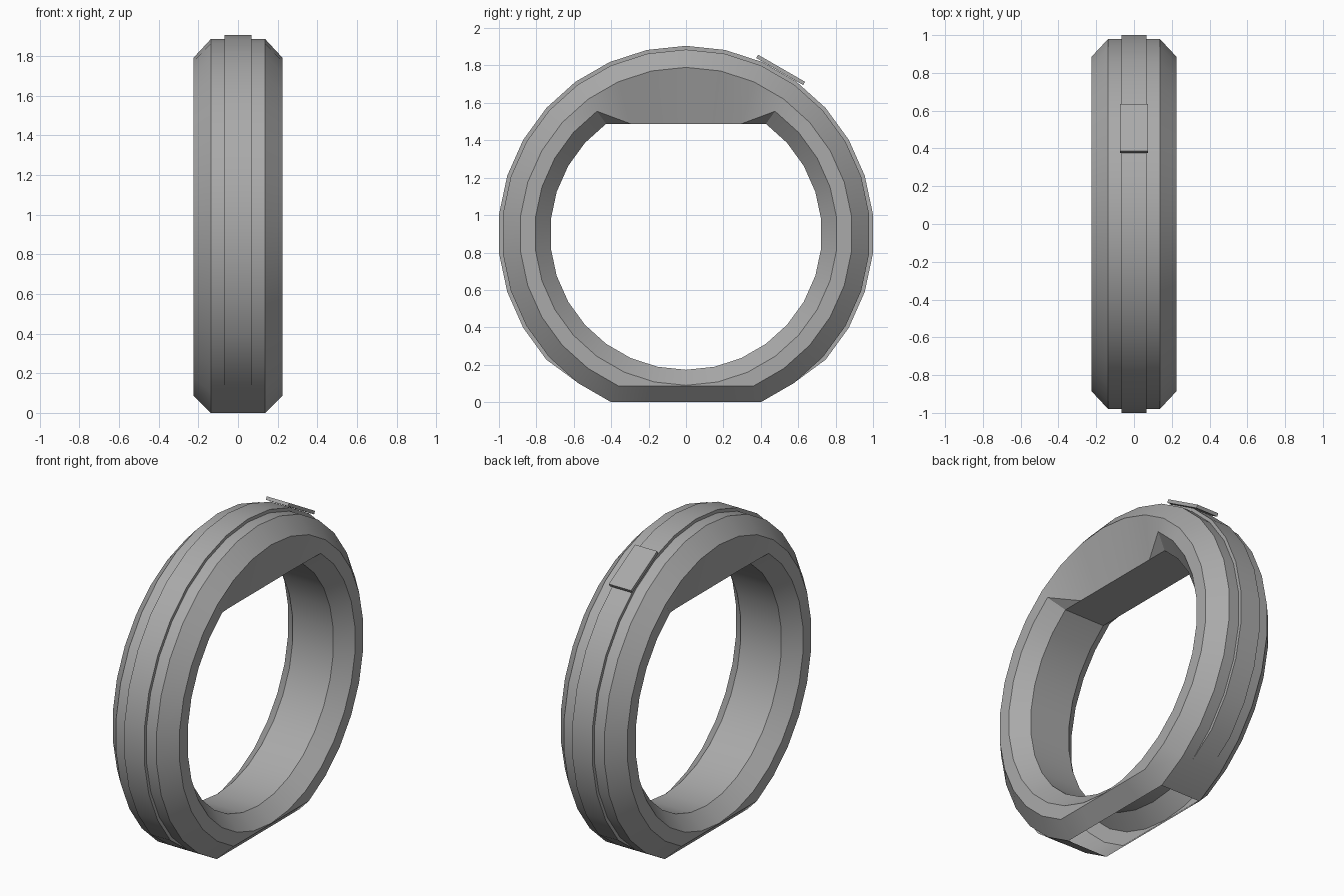
import bpy, bmesh
from math import sin, cos, radians
from mathutils import Matrix

cube = bpy.data.objects.get("Cube")
if cube:
    bpy.data.objects.remove(cube, do_unlink=True)

SEGMENTS = 30
STEP = 360 / SEGMENTS
CENTRE_Z = 0.90
OUTER, SHOULDER, CHEEK, BORE = 0.985, 0.89, 0.81, 0.727
HALF, NARROW = 0.225, 0.137

grey = bpy.data.materials.new("plain grey")
grey.use_nodes = True
colour = (0.4, 0.4, 0.4, 1)
grey.diffuse_color = colour
grey.node_tree.nodes["Principled BSDF"].inputs["Base Color"].default_value = colour


def finish(bm, name, smooth=True):
    bmesh.ops.remove_doubles(bm, verts=bm.verts, dist=0.0005)
    bmesh.ops.recalc_face_normals(bm, faces=bm.faces)
    mesh = bpy.data.meshes.new(name)
    bm.to_mesh(mesh)
    bm.free()
    mesh.materials.append(grey)
    ob = bpy.data.objects.new(name, mesh)
    bpy.context.collection.objects.link(ob)
    if smooth:
        bpy.ops.object.select_all(action="DESELECT")
        ob.select_set(True)
        bpy.context.view_layer.objects.active = ob
        bpy.ops.object.shade_smooth_by_angle(angle=radians(30))
    return ob


def polar(x, r, step):
    """Point at a whole number of steps round from the top."""
    a = radians(step * STEP)
    return [x, r * sin(a), CENTRE_Z + r * cos(a)]


# Ring body: chamfered section swept round, with flattened foot and top chord
profile = [(-NARROW, OUTER), (NARROW, OUTER), (HALF, SHOULDER), (HALF, CHEEK),
           (NARROW, BORE), (-NARROW, BORE), (-HALF, CHEEK), (-HALF, SHOULDER)]
chord_z = polar(0, BORE, 3)[2]


def body_point(x, r, step):
    p = polar(x, r, step)
    from_top = min(step, SEGMENTS - step)
    from_foot = abs(step - SEGMENTS // 2)
    if from_foot <= 2 and r >= SHOULDER:        # straight foot edges
        p[2] = polar(x, r, SEGMENTS // 2 + 2)[2]
    if from_top <= 2 and r <= CHEEK:            # cheek meets the flat chord
        p = polar(NARROW if x > 0 else -NARROW, BORE, step)
        p[2] = chord_z
    return p


bm = bmesh.new()
rings = [[bm.verts.new(body_point(x, r, s)) for x, r in profile] for s in range(SEGMENTS)]
for s in range(SEGMENTS):
    a, b = rings[s], rings[(s + 1) % SEGMENTS]
    for i in range(len(profile)):
        j = (i + 1) % len(profile)
        # the underside of the foot is left open
        if i == 0 and abs(s + 0.5 - SEGMENTS / 2) < 2:
            continue
        bm.faces.new((a[i], a[j], b[j], b[i]))
bmesh.ops.dissolve_degenerate(bm, edges=bm.edges, dist=0.0005)
finish(bm, "ring_body")

# Raised band round the rim, sinking into the body near the foot
bm = bmesh.new()
last = SEGMENTS // 2 - 3
rows = []
for s in range(-last, last + 1):
    r = OUTER - 0.001 if abs(s) == last else 1.005
    section = [(-0.067, OUTER - 0.02), (-0.067, r), (0.067, r), (0.067, OUTER - 0.02)]
    rows.append([bm.verts.new(polar(x, q, s)) for x, q in section])
for a, b in zip(rows, rows[1:]):
    for i in range(3):
        bm.faces.new((a[i], a[i + 1], b[i + 1], b[i]))
finish(bm, "rim_band")

# Small plate resting on the band at the upper back
bm = bmesh.new()
bmesh.ops.create_cube(bm, size=1)
place = (Matrix.Translation(polar(0, 1.012, 2.5))
         @ Matrix.Rotation(radians(-30), 4, "X")
         @ Matrix.Diagonal((0.15, 0.29, 0.02, 1)))
bm.transform(place)
finish(bm, "rim_plate", smooth=False)
